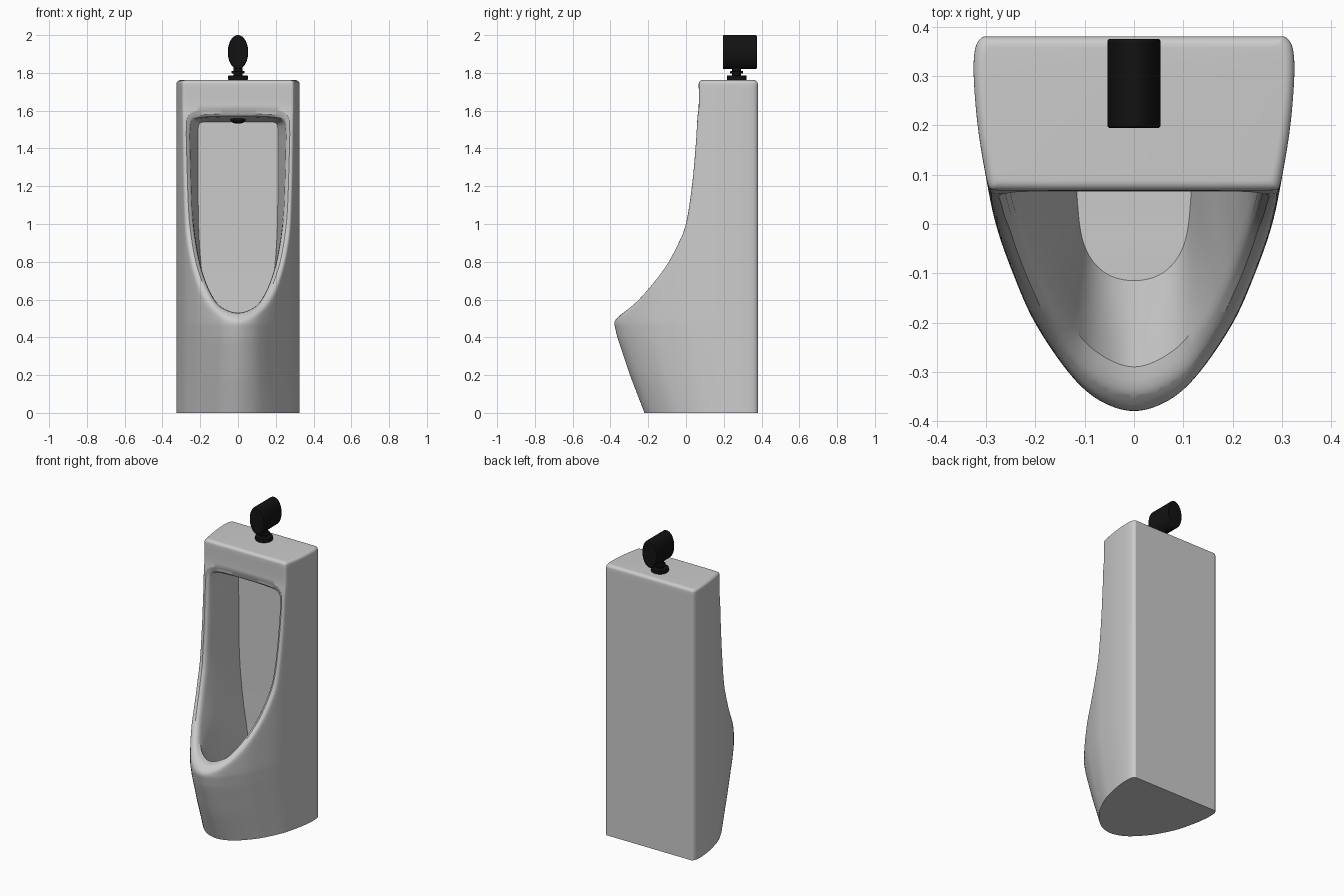
import bpy, bmesh, math

if "Cube" in bpy.data.objects:
    bpy.data.objects.remove(bpy.data.objects["Cube"])


def curve(pts, steps, mirror=False):
    """Catmull-Rom through pts; mirror=True makes the start flat across x=0."""
    first = (-pts[1][0],) + tuple(pts[1][1:]) if mirror else pts[0]
    p = [first] + list(pts) + [pts[-1]]
    out = []
    for i in range(1, len(p) - 2):
        for s in range(steps):
            t = s / steps
            out.append(tuple(
                0.5 * (2 * b + (c - a) * t + (2 * a - 5 * b + 4 * c - d) * t * t
                       + (3 * b - a - 3 * c + d) * t ** 3)
                for a, b, c, d in zip(p[i - 1], p[i], p[i + 1], p[i + 2])))
    out.append(tuple(pts[-1]))
    return out


def lookup(table, z):
    """Linear interpolation in a list of (z, y)."""
    if z <= table[0][0]:
        return table[0][1]
    for (z0, y0), (z1, y1) in zip(table, table[1:]):
        if z <= z1:
            return y0 + (y1 - y0) * (z - z0) / (z1 - z0)
    return table[-1][1]


def loft(name, halves):
    """Mirror half rings over x=0, skin them and cap both ends with strips."""
    bm = bmesh.new()
    rings = []
    for h in halves:
        full = list(h) + [(-x, y, z) for x, y, z in reversed(h[1:])]
        rings.append([bm.verts.new(v) for v in full])
    n, half = len(rings[0]), len(halves[0])
    for a, b in zip(rings, rings[1:]):
        for i in range(n):
            j = (i + 1) % n
            bm.faces.new((a[i], a[j], b[j], b[i]))
    for r in (rings[0], rings[-1]):
        bm.faces.new((r[0], r[1], r[n - 1]))
        for j in range(1, half - 1):
            bm.faces.new((r[j], r[j + 1], r[n - j - 1], r[n - j]))
    bmesh.ops.recalc_face_normals(bm, faces=bm.faces)
    me = bpy.data.meshes.new(name)
    bm.to_mesh(me)
    bm.free()
    ob = bpy.data.objects.new(name, me)
    bpy.context.collection.objects.link(ob)
    return ob


def activate(ob):
    bpy.ops.object.select_all(action='DESELECT')
    ob.select_set(True)
    bpy.context.view_layer.objects.active = ob


def smooth(ob, angle=35):
    activate(ob)
    bpy.ops.object.shade_smooth_by_angle(angle=math.radians(angle))


# Body: half plan outline, lower front lean, and side profile of the sloping front
plan = curve([(0, -.38), (.07, -.358), (.13, -.303), (.2, -.2), (.245, -.1), (.28, 0),
              (.301, .1), (.317, .2), (.325, .3), (.322, .355), (.308, .378), (.29, .38)],
             8, True)
lean = [(0, -.22), (.2, -.297), (.4, -.364), (.47, -.381), (.5, -.383)]
front = curve([(.4, -.62), (.46, -.46), (.49, -.388), (.52, -.348), (.58, -.272),
               (.66, -.197), (.77, -.112), (.88, -.05), (1, -.002), (1.2, .03),
               (1.4, .049), (1.57, .06), (1.62, .067), (1.76, .067)], 8)


def body_ring(z, inset=0):
    k, c = (.3 - lookup(lean, z)) / .68, lookup(front, z)
    ring = []
    for x, y in plan:
        if y < .3:
            y = .3 - (.3 - y) * k
        y = (y + c + math.sqrt((y - c) ** 2 + .0004)) / 2   # rounded clip
        y = min(y, .38)
        ring.append((x * (1 - inset / .31), .225 + (y - .225) * (1 - inset / .155), z))
    return ring


levels = [i * .05 for i in range(9)] + [.41 + i * .01 for i in range(60)]
levels += [1.03 + i * .03 for i in range(24)]
rings = [body_ring(z) for z in levels]
for i in range(7):
    a = i / 6 * math.pi / 2
    rings.append(body_ring(1.742 + .02 * math.sin(a), .02 * (1 - math.cos(a))))
body = loft("urinal_body", rings)

# Bowl cutter: opening loop (x, z) with a flared lip, lofted to the back wall and floor
opening = curve([(0, .53), (.06, .545), (.11, .58), (.152, .65), (.183, .73), (.205, .81),
                 (.226, .93), (.24, 1.08), (.25, 1.4), (.25, 1.49), (.24, 1.54),
                 (.205, 1.558), (.1, 1.565), (.03, 1.566)], 6, True)
inner = curve([(0, -.115, .3), (.06, -.098, .3), (.1, -.045, .3), (.115, .05, .3),
               (.12, .23, .31), (.14, .3, .42), (.18, .31, .65), (.207, .31, .95),
               (.212, .31, 1.4), (.212, .31, 1.48), (.205, .31, 1.53),
               (.17, .31, 1.54), (.1, .31, 1.54), (.03, .31, 1.54)], 6, True)


def lip_ring(depth, offset):
    ring = []
    for i, (x, z) in enumerate(opening):
        if i == 0:
            nx, nz = 0, -1
        else:
            p, q = opening[i - 1], opening[min(i + 1, len(opening) - 1)]
            dx, dz = q[0] - p[0], q[1] - p[1]
            d = math.hypot(dx, dz)
            nx, nz = dz / d, -dx / d
        w = offset * (1 + (.9 if nz > 0 else .5) * nz)
        x, z = x + nx * w, z + nz * w
        ring.append((x, lookup(front, z) + depth, z))
    return ring


cut_rings = [lip_ring(d, o) for d, o in
             ((-.012, .034), (.002, .022), (.008, .01), (.02, .003), (.045, 0))]
rim = cut_rings[-1]
for t in (.25, .5, .75, 1):
    cut_rings.append([tuple(a + (b - a) * t for a, b in zip(p, q))
                      for p, q in zip(rim, inner)])
cutter = loft("bowl_cutter", cut_rings)
cutter.hide_render = True

mod = body.modifiers.new("bowl", 'BOOLEAN')
mod.operation, mod.object, mod.solver = 'DIFFERENCE', cutter, 'EXACT'
activate(body)
bpy.ops.object.modifier_apply(modifier=mod.name)
bpy.data.objects.remove(cutter)
smooth(body)

# Flush sensor, its neck and the spray outlet
black = bpy.data.materials.new("black")
black.diffuse_color = (.006, .006, .006, 1)
black.use_nodes = True
black.node_tree.nodes["Principled BSDF"].inputs["Base Color"].default_value = black.diffuse_color


def cylinder(name, loc, r, depth, bevel=.004):
    bpy.ops.mesh.primitive_cylinder_add(vertices=48, radius=r, depth=depth, location=loc)
    ob = bpy.context.object
    ob.name = name
    ob.data.materials.append(black)
    b = ob.modifiers.new("edge", 'BEVEL')
    b.width, b.segments, b.limit_method = bevel, 2, 'ANGLE'
    return ob


cylinder("valve_base", (0, .268, 1.774), .052, .026)
cylinder("valve_neck", (0, .268, 1.805), .024, .05)
cylinder("valve_collar", (0, .268, 1.804), .034, .014)
head = cylinder("sensor_head", (0, .285, 1.91), .09, .18, .006)
head.rotation_euler.x = math.pi / 2
head.scale.x = .6
for ob in [o for o in bpy.data.objects if o is not body and o.name != "urinal_body"]:
    smooth(ob)

bpy.ops.mesh.primitive_uv_sphere_add(segments=32, ring_count=16, radius=.04,
                                     location=(0, .2, 1.551))
outlet = bpy.context.object
outlet.name = "spray_outlet"
outlet.scale.z = .5
outlet.data.materials.append(black)
smooth(outlet)
